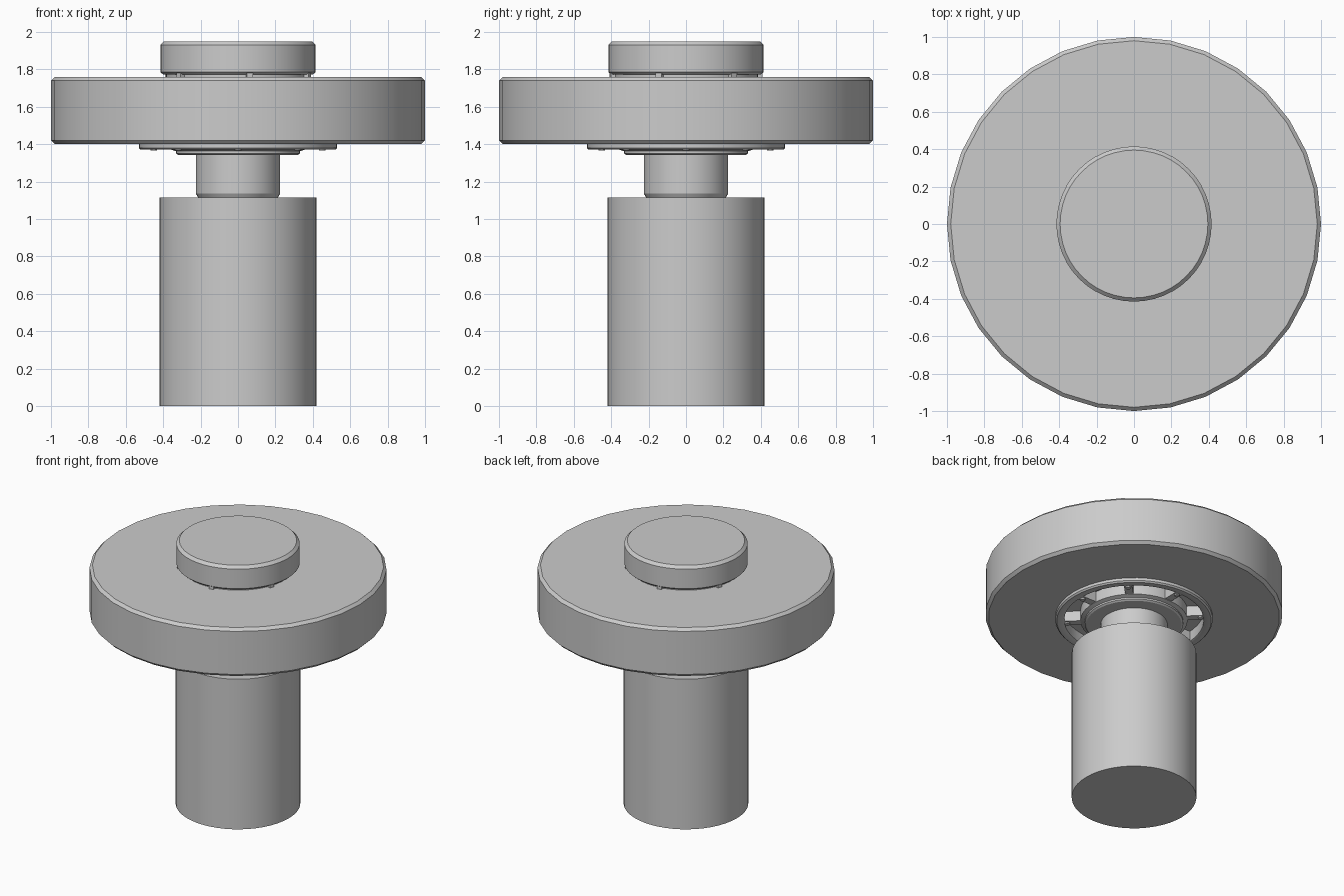
import bpy, bmesh
from math import pi, radians, cos, sin
from mathutils import Matrix

cube = bpy.data.objects.get("Cube")
if cube:
    bpy.data.objects.remove(cube, do_unlink=True)

# Single plain metal colour
metal = bpy.data.materials.new("grey_metal")
metal.use_nodes = True
colour = (0.6, 0.6, 0.6, 1)
metal.diffuse_color = colour
metal.node_tree.nodes["Principled BSDF"].inputs["Base Color"].default_value = colour


def finish(name, bm):
    bmesh.ops.remove_doubles(bm, verts=bm.verts, dist=1e-5)
    bmesh.ops.recalc_face_normals(bm, faces=bm.faces)
    mesh = bpy.data.meshes.new(name)
    bm.to_mesh(mesh)
    bm.free()
    mesh.materials.append(metal)
    obj = bpy.data.objects.new(name, mesh)
    bpy.context.collection.objects.link(obj)
    bpy.ops.object.select_all(action='DESELECT')
    obj.select_set(True)
    bpy.context.view_layer.objects.active = obj
    bpy.ops.object.shade_smooth_by_angle(angle=radians(30))
    return obj


def lathe(name, profile, sides, closed=False):
    """Turn a (radius, height) profile around z; open profiles get flat caps."""
    bm = bmesh.new()
    rings = [[bm.verts.new((r * cos(2 * pi * i / sides), r * sin(2 * pi * i / sides), z))
              for i in range(sides)] for r, z in profile]
    pairs = list(zip(rings, rings[1:]))
    if closed:
        pairs.append((rings[-1], rings[0]))
    else:
        bm.faces.new(rings[0])
        bm.faces.new(rings[-1])
    for a, b in pairs:
        for i in range(sides):
            j = (i + 1) % sides
            bm.faces.new((a[i], a[j], b[j], b[i]))
    return finish(name, bm)


def radial_blocks(name, count, offset, r0, r1, width, z0, z1):
    """Boxes spread evenly around z, each running from r0 to r1."""
    bm = bmesh.new()
    for k in range(count):
        m = (Matrix.Rotation(offset + 2 * pi * k / count, 4, 'Z')
             @ Matrix.Translation(((r0 + r1) / 2, 0, (z0 + z1) / 2))
             @ Matrix.Diagonal((r1 - r0, width, z1 - z0, 1)))
        bmesh.ops.create_cube(bm, size=1, matrix=m)
    return finish(name, bm)


# Lower body and shaft
lathe("base_cylinder", [(0.42, 0), (0.42, 1.115)], 48)
lathe("shaft", [(0.21, 1.11), (0.225, 1.135), (0.225, 1.46)], 48)

# Large wheel with a round recess in its underside
lathe("wheel", [(0.48, 1.45), (0.48, 1.4), (0.98, 1.4), (1, 1.42),
                (1, 1.74), (0.98, 1.76)], 32)

# Spoked flange below the wheel
lathe("flange_rim", [(0.47, 1.45), (0.47, 1.375), (0.48, 1.37), (0.52, 1.37),
                     (0.53, 1.38), (0.53, 1.405), (0.48, 1.45)], 48, closed=True)
lathe("flange_hub", [(0.32, 1.342), (0.332, 1.35), (0.332, 1.362),
                     (0.36, 1.372), (0.36, 1.46)], 48)
radial_blocks("flange_spokes", 8, 0, 0.35, 0.48, 0.055, 1.375, 1.455)

# Small bolts at the outer spoke ends
bolts = bmesh.new()
for k in range(8):
    spot = Matrix.Rotation(k * pi / 4, 4, 'Z') @ Matrix.Translation((0.45, 0, 1.375))
    bmesh.ops.create_cone(bolts, cap_ends=True, segments=12, radius1=0.018,
                          radius2=0.018, depth=0.02, matrix=spot)
finish("flange_bolts", bolts)

# Top cap standing on a neck with six tabs
lathe("cap_neck", [(0.385, 1.75), (0.385, 1.79)], 48)
radial_blocks("cap_tabs", 6, radians(-21), 0.36, 0.41, 0.035, 1.755, 1.785)
lathe("cap", [(0.4, 1.772), (0.415, 1.785), (0.415, 1.93), (0.395, 1.95)], 48)
